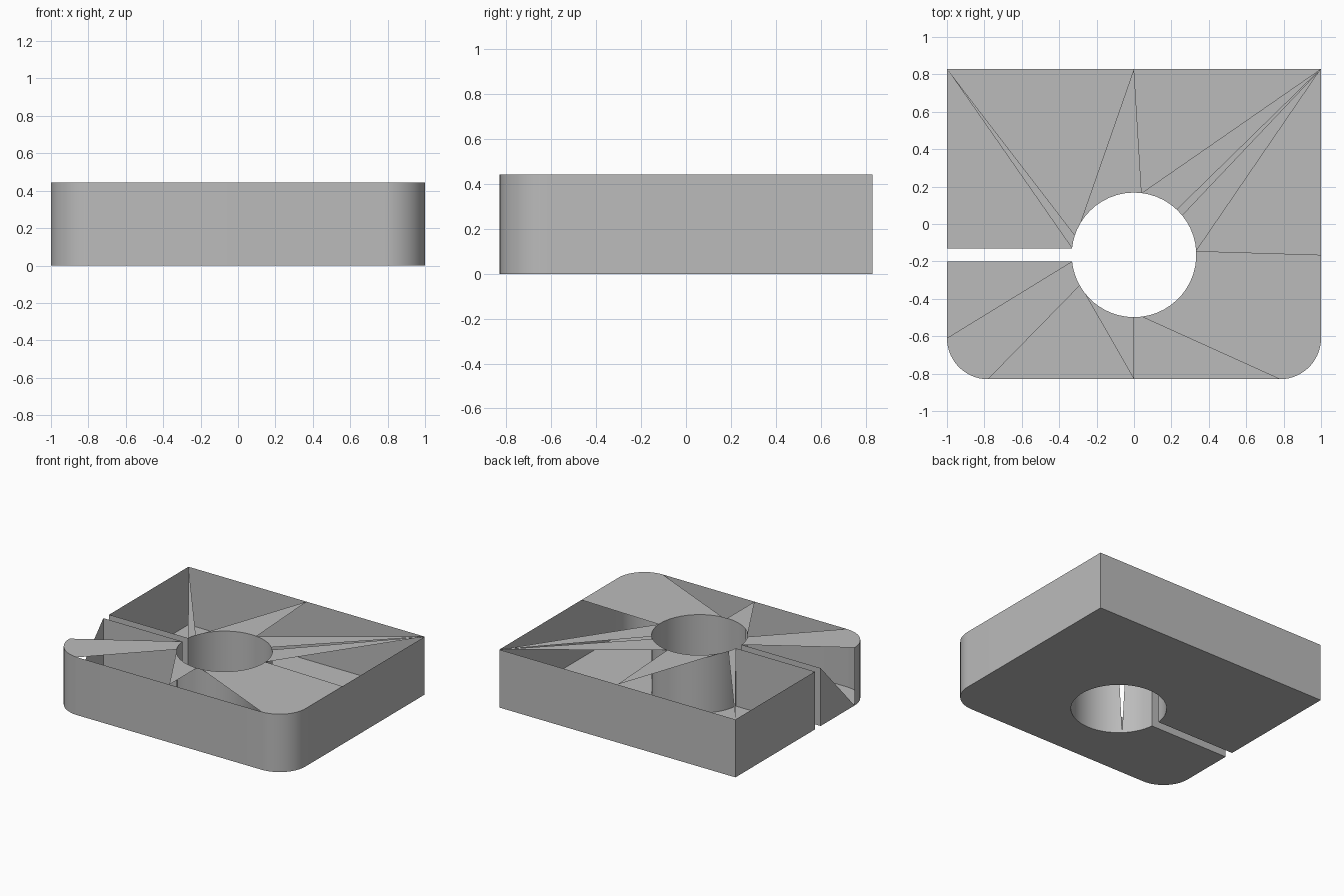
import bpy, bmesh
from math import sin, cos, radians, ceil

cube = bpy.data.objects.get("Cube")
if cube:
    bpy.data.objects.remove(cube, do_unlink=True)

HEIGHT = 0.443
HALF_Y = 0.83
HOLE_Y, HOLE_R = -0.165, 0.333
CORNER_R = 0.22
SLOT_LOW, SLOT_HIGH = -0.2, -0.13

# Angles on the hole rim where the top panels begin and end
RIM_KEYS = [174, 161.6, 150.5, 83, 46.5, 39.5, 3.5,
            -83, -90, -130.5, -137.5, -143.5, -150.5, -174]
SPLIT = (-130.5, -137.5)     # rim piece with a notch in the bore wall


def arc(cx, cy, r, start, end, step):
    n = max(1, ceil(abs(end - start) / step - 0.01))
    angles = [radians(start + (end - start) * i / n) for i in range(n + 1)]
    return [(cx + r * cos(a), cy + r * sin(a)) for a in angles]


def rim(start, end):
    """Rim points between two key angles, always tessellated the same way."""
    i, j = RIM_KEYS.index(start), RIM_KEYS.index(end)
    pts = []
    for a, b in zip(RIM_KEYS[i:j], RIM_KEYS[i + 1:j + 1]):
        pts += arc(0, HOLE_Y, HOLE_R, a, b, 7.6)[:-1]
    return pts + arc(0, HOLE_Y, HOLE_R, end, end, 1)[:1]


# Outline pieces, counter-clockwise seen from above
cx, cy = 1 - CORNER_R, -HALF_Y + CORNER_R
left_corner = arc(-cx, cy, CORNER_R, 180, 270, 6)
right_corner = arc(cx, cy, CORNER_R, 270, 360, 6)
front_mid, back_mid = (0, -HALF_Y), (0, HALF_Y)
side_mid = (1, HOLE_Y)
back_right, back_left = (1, HALF_Y), (-1, HALF_Y)
slot_low, slot_high = (-1, SLOT_LOW), (-1, SLOT_HIGH)

outline = ([slot_low] + left_corner + [front_mid] + right_corner
           + [side_mid, back_right, back_mid, back_left, slot_high]
           + rim(174, -174))

bm = bmesh.new()
cache = {}


def vert(p, z):
    key = (round(p[0], 4), round(p[1], 4), z)
    if key not in cache:
        cache[key] = bm.verts.new(key)
    return cache[key]


def face(*points):
    bm.faces.new([vert(p, z) for p, z in points])


# Floor
face(*[(p, 0) for p in reversed(outline)])

# Outer walls, slot walls and bore
notch = rim(*SPLIT)
for a, b in zip(outline, outline[1:] + outline[:1]):
    if a == slot_low:
        # Only the lower half of this wall is closed
        face((a, 0), (b, 0), (a, HEIGHT))
    elif a == notch[0]:
        mid = ((a[0] + b[0]) / 2, (a[1] + b[1]) / 2)
        face((a, 0), (mid, 0), (a, HEIGHT))
        face((mid, 0), (b, 0), (b, HEIGHT))
    else:
        face((a, 0), (b, 0), (b, HEIGHT), (a, HEIGHT))

# Top panels: outer points, then the rim stretch that closes them
panels = [
    (left_corner, -150.5, -174),
    ([front_mid], -90, -143.5),
    (right_corner + [side_mid], 3.5, -83),
    ([back_right], 39.5, 3.5),
    ([back_right], 83, 46.5),
    ([back_mid], 150.5, 83),
    ([back_left], 174, 161.6),
]
for outer, start, end in panels:
    face(*[(p, HEIGHT) for p in outer + rim(start, end)])

mesh = bpy.data.meshes.new("slotted_block")
bm.to_mesh(mesh)
bm.free()
block = bpy.data.objects.new("slotted_block", mesh)
bpy.context.collection.objects.link(block)

# Plain grey
grey = bpy.data.materials.new("grey")
grey.use_nodes = True
colour = (0.5, 0.5, 0.5, 1)
grey.diffuse_color = colour
grey.node_tree.nodes["Principled BSDF"].inputs["Base Color"].default_value = colour
mesh.materials.append(grey)

bpy.ops.object.select_all(action='DESELECT')
block.select_set(True)
bpy.context.view_layer.objects.active = block
bpy.ops.object.shade_smooth_by_angle(angle=radians(30))
